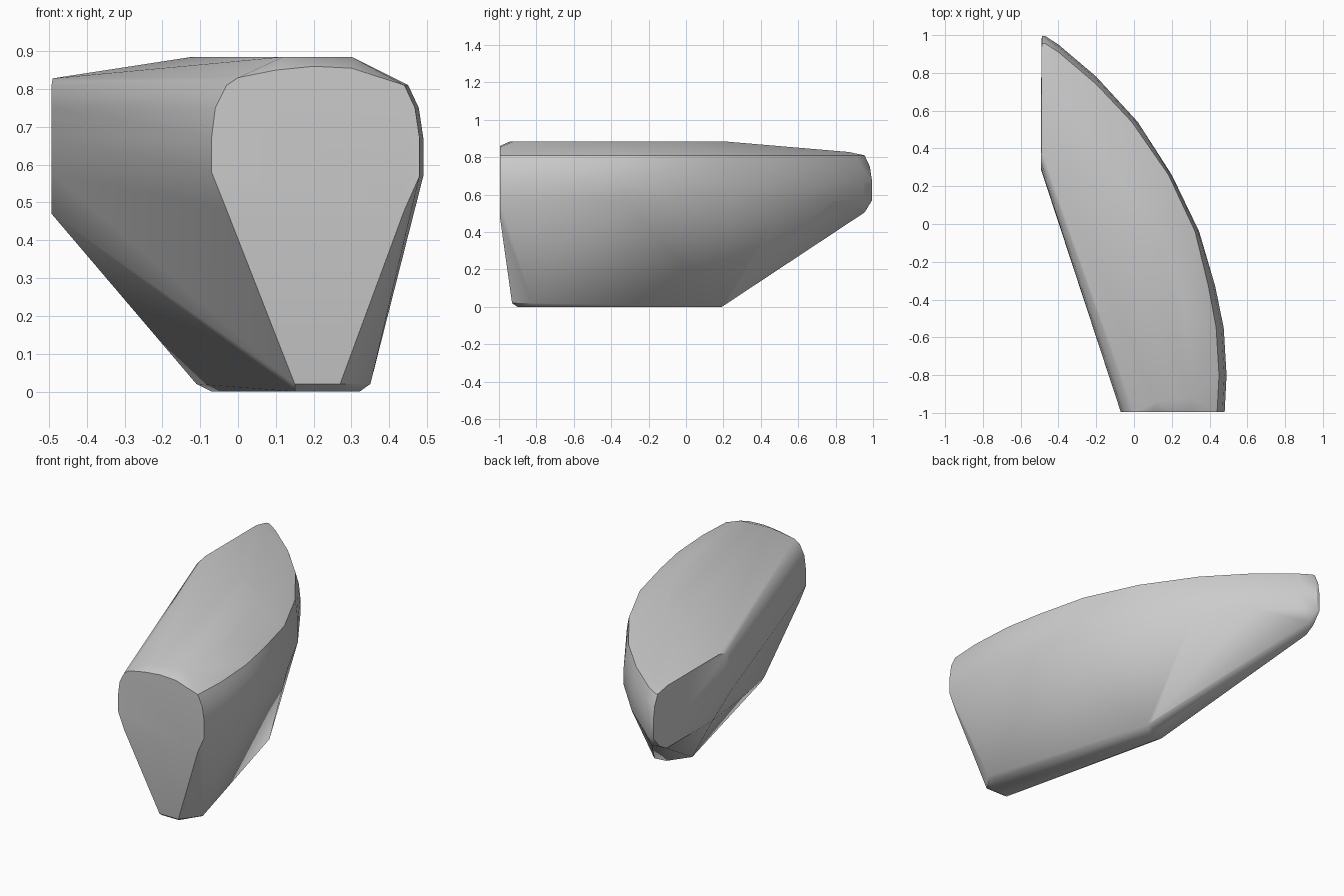
import bpy
import bmesh
import math

cube = bpy.data.objects.get("Cube")
if cube:
    bpy.data.objects.remove(cube, do_unlink=True)

# Single plain colour
grey = bpy.data.materials.new("plain grey")
grey.use_nodes = True
colour = (0.6, 0.6, 0.6, 1)
grey.diffuse_color = colour
grey.node_tree.nodes["Principled BSDF"].inputs["Base Color"].default_value = colour


def at_height(outline, z):
    return [(x, y, z) for x, y in outline]


def inset(outline, amount):
    """Draw the bowed side inwards, more strongly near its two ends."""
    moved = []
    for x, y in outline:
        step = amount * min(1, 0.3 + abs(y - 0.15) / 0.8)
        moved.append((x, y - step) if y > 0.7 else (x - step, y))
    return moved


# Bowed side, from the front corner to the pointed back end
bow = [(0.48, -0.995), (0.49, -0.8), (0.475, -0.55), (0.43, -0.33), (0.345, -0.04),
       (0.2, 0.26), (0.02, 0.54), (-0.2, 0.78), (-0.4, 0.95), (-0.47, 0.995), (-0.488, 0.995)]
points = []
for z, amount in ((0.57, 0), (0.67, 0), (0.75, 0.012), (0.81, 0.04)):
    points += at_height(inset(bow, amount), z)

# Straight slanted side: front edge and back edge
for z, draw_in in ((0.58, 0), (0.67, 0), (0.75, 0.01), (0.81, 0.04)):
    points += [(-0.07 + draw_in, -0.995, z), (-0.493, 0.29 + draw_in, z)]

# Arched top of the front face
points += [(x, -0.995, z) for x, z in ((0, 0.83), (0.1, 0.85), (0.2, 0.86), (0.3, 0.855))]

# Crown, flat along the middle and falling towards the back
crown = [(0.12, -0.94), (0.3, -0.92), (0.27, -0.45), (0.12, 0), (-0.04, 0.2), (-0.12, 0.2), (0.08, -0.5)]
points += at_height(crown, 0.885)
points += at_height([(-0.49, 0.4), (-0.49, 0.87), (-0.45, 0.87)], 0.828)

# Lower edge of the back end and of the front face
points += at_height([(-0.493, 0.46), (-0.49, 0.88)], 0.47)
points += at_height([(-0.49, 0.94), (-0.45, 0.955)], 0.505)
points += at_height([(-0.03, -0.995), (0.44, -0.995)], 0.48)

# Narrow foot with a slightly softened rim
foot = [(0.15, -0.93), (0.27, -0.93), (0.35, -0.82), (0.05, 0.22), (-0.03, 0.21), (-0.11, 0.1)]
points += at_height(foot, 0.02)
points += at_height([(0.16 + (x - 0.16) * 0.85, -0.35 + (y + 0.35) * 0.95) for x, y in foot], 0)

# Solid shell stretched around the sections
bm = bmesh.new()
for p in points:
    bm.verts.new(p)
hull = bmesh.ops.convex_hull(bm, input=bm.verts)
spare = {g for g in hull["geom_interior"] + hull["geom_unused"] if isinstance(g, bmesh.types.BMVert)}
bmesh.ops.delete(bm, geom=list(spare), context='VERTS')
bmesh.ops.dissolve_limit(bm, angle_limit=math.radians(1), verts=bm.verts, edges=bm.edges)
bmesh.ops.recalc_face_normals(bm, faces=bm.faces)

mesh = bpy.data.meshes.new("curved_block")
bm.to_mesh(mesh)
bm.free()
mesh.materials.append(grey)
block = bpy.data.objects.new("curved_block", mesh)
bpy.context.collection.objects.link(block)

bpy.ops.object.select_all(action='DESELECT')
block.select_set(True)
bpy.context.view_layer.objects.active = block
bpy.ops.object.shade_smooth_by_angle(angle=math.radians(32))
